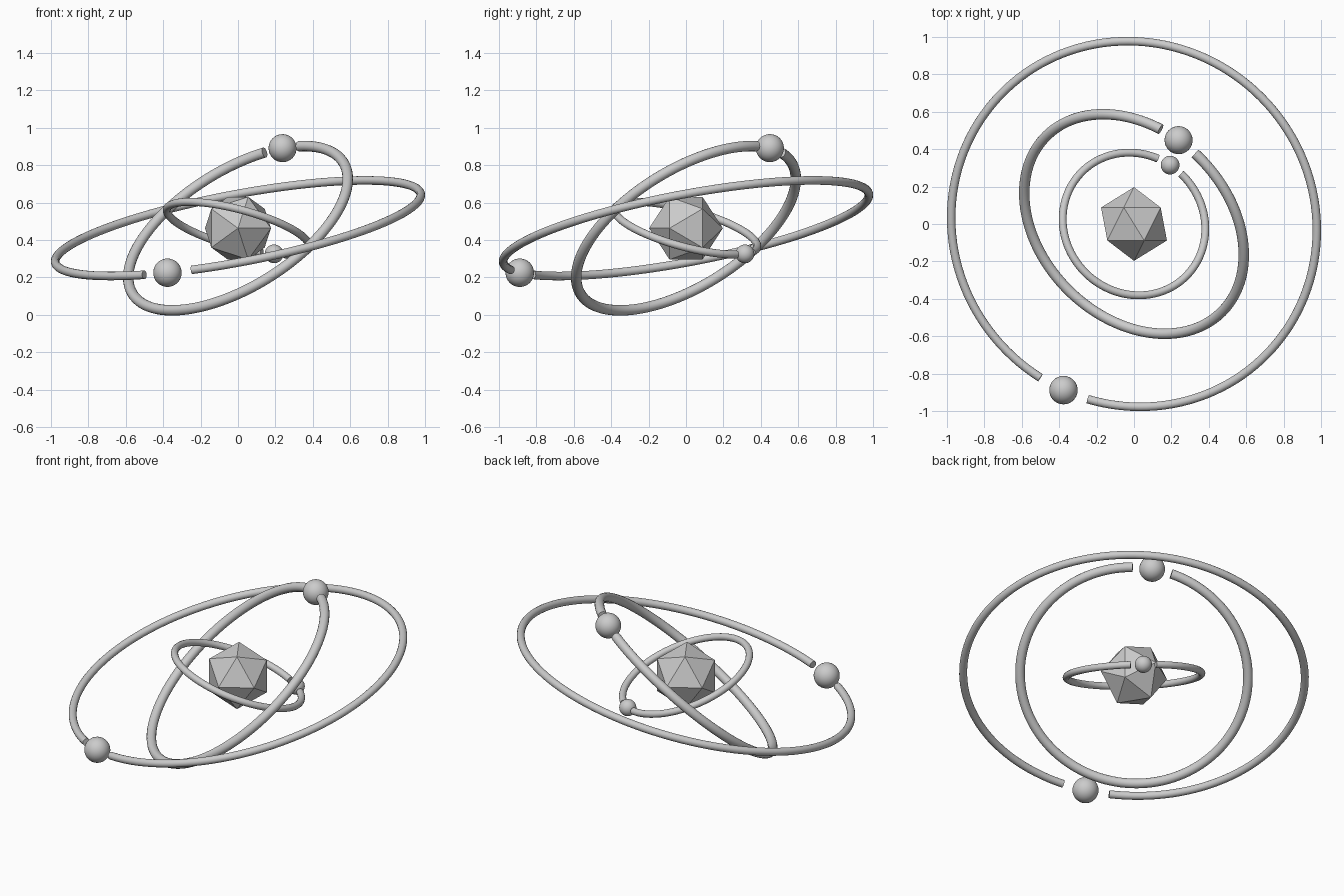
import bpy, bmesh, math
from mathutils import Vector, Matrix

if "Cube" in bpy.data.objects:
    bpy.data.objects.remove(bpy.data.objects["Cube"])

CENTER = Vector((0, 0, 0.463))

grey = bpy.data.materials.new("light_grey")
grey.diffuse_color = (0.6, 0.6, 0.6, 1)
grey.use_nodes = True
grey.node_tree.nodes["Principled BSDF"].inputs["Base Color"].default_value = grey.diffuse_color


def finish(name, bm, smooth=True):
    bmesh.ops.recalc_face_normals(bm, faces=bm.faces)
    mesh = bpy.data.meshes.new(name)
    bm.to_mesh(mesh)
    bm.free()
    mesh.materials.append(grey)
    obj = bpy.data.objects.new(name, mesh)
    bpy.context.collection.objects.link(obj)
    if smooth:
        bpy.context.view_layer.objects.active = obj
        obj.select_set(True)
        bpy.ops.object.shade_smooth_by_angle(angle=math.radians(40))
        obj.select_set(False)
    return obj


def orbit(name, radius, tube, tilt, azimuth, half_gap, ball, steps=128, sides=16):
    """Open tilted ring rising towards x = y, with a ball in its gap."""
    t = math.radians(tilt)
    s = -math.sin(t) / math.sqrt(2)
    normal = Vector((s, s, math.cos(t)))
    # direction in the ring plane lying above the given azimuth
    a = math.radians(azimuth)
    d = Vector((math.cos(a), math.sin(a), 0))
    d.z = -(d.x * normal.x + d.y * normal.y) / normal.z
    d.normalize()
    e = normal.cross(d)

    # ring tube with flat end caps
    bm = bmesh.new()
    gap = math.radians(half_gap)
    loops = []
    for i in range(steps + 1):
        th = gap + (2 * math.pi - 2 * gap) * i / steps
        out = d * math.cos(th) + e * math.sin(th)
        loops.append([bm.verts.new(CENTER + out * radius + tube * (
            out * math.cos(2 * math.pi * k / sides) + normal * math.sin(2 * math.pi * k / sides)))
            for k in range(sides)])
    for p, q in zip(loops, loops[1:]):
        for k in range(sides):
            j = (k + 1) % sides
            bm.faces.new((p[k], p[j], q[j], q[k]))
    bm.faces.new(loops[0])
    bm.faces.new(loops[-1])
    finish(name + "_ring", bm)

    # ball sitting in the gap
    bm = bmesh.new()
    bmesh.ops.create_uvsphere(bm, u_segments=32, v_segments=16, radius=ball,
                              matrix=Matrix.Translation(CENTER + d * radius))
    finish(name + "_ball", bm)


orbit("outer", 0.994, 0.023, 14.9, 247, 8.1, 0.076)
orbit("middle", 0.664, 0.028, 41.4, 62, 9.9, 0.075)
orbit("inner", 0.394, 0.021, -20.9, 58.5, 10.8, 0.05)

# faceted core with its poles facing front and back
bm = bmesh.new()
bmesh.ops.create_icosphere(bm, subdivisions=1, radius=0.197,
                           matrix=Matrix.Translation(CENTER) @ Matrix.Rotation(math.pi / 2, 4, 'X'))
finish("core", bm, smooth=False)
